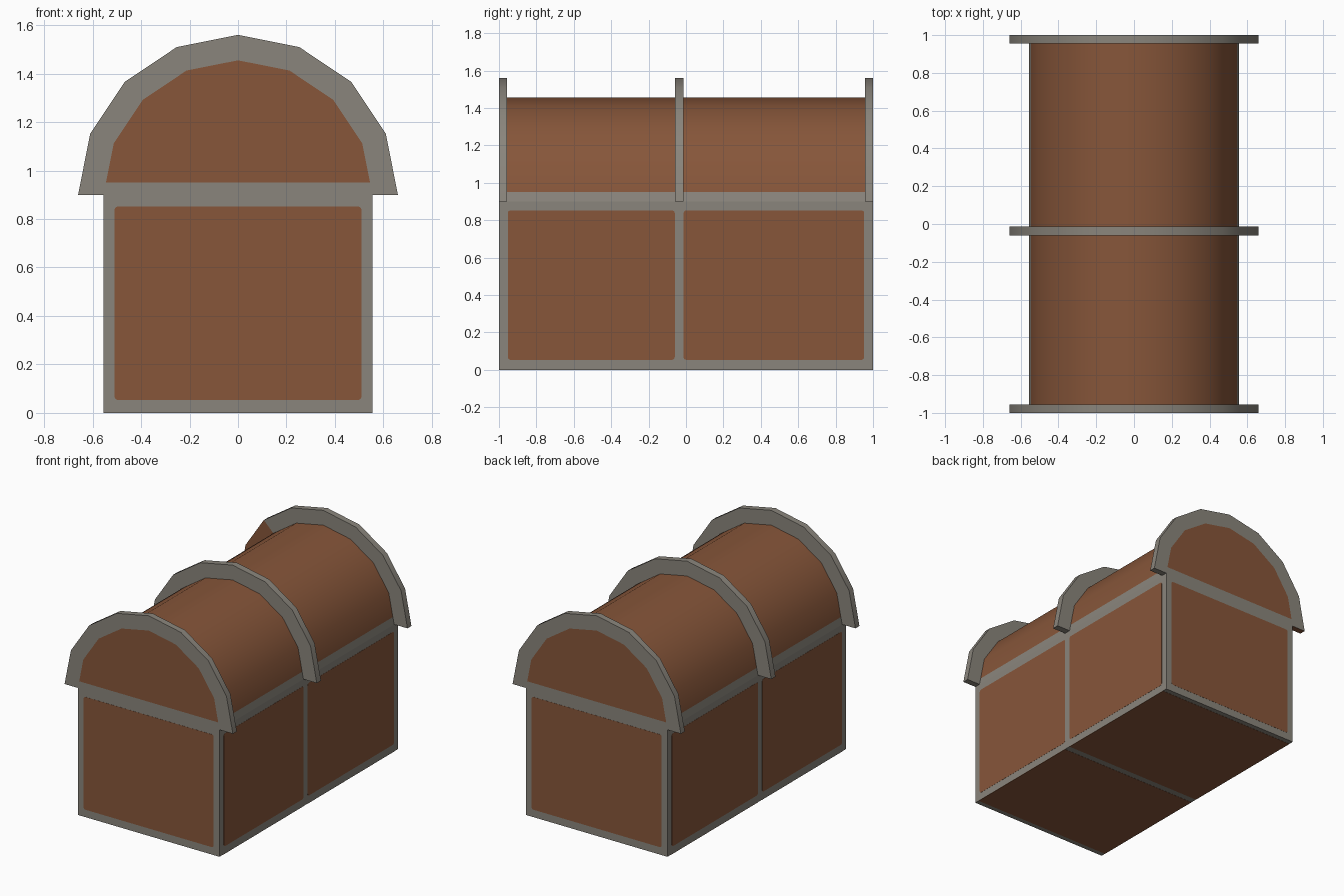
import bpy, bmesh, math
from mathutils import Matrix, Vector

if "Cube" in bpy.data.objects:
    bpy.data.objects.remove(bpy.data.objects["Cube"])

R_IN, R_OUT, SPRING, SEG = 0.555, 0.66, 0.90, 8


def material(name, rgb):
    m = bpy.data.materials.new(name)
    m.diffuse_color = (*rgb, 1)
    m.use_nodes = True
    m.node_tree.nodes["Principled BSDF"].inputs["Base Color"].default_value = m.diffuse_color
    return m


WOOD = material("brown wood", (0.242, 0.093, 0.042))
IRON = material("grey iron", (0.254, 0.235, 0.202))


def finish(name, bm, mats, smooth=False):
    bmesh.ops.recalc_face_normals(bm, faces=bm.faces)
    me = bpy.data.meshes.new(name)
    bm.to_mesh(me)
    bm.free()
    for m in mats:
        me.materials.append(m)
    ob = bpy.data.objects.new(name, me)
    bpy.context.collection.objects.link(ob)
    if smooth:
        bpy.ops.object.select_all(action='DESELECT')
        ob.select_set(True)
        bpy.context.view_layer.objects.active = ob
        bpy.ops.object.shade_smooth_by_angle(angle=math.radians(30))
    return ob


def box(lo, hi):
    lo, hi = Vector(lo), Vector(hi)
    bm = bmesh.new()
    bmesh.ops.create_cube(bm, size=1, matrix=Matrix.Translation((lo + hi) / 2)
                          @ Matrix.Diagonal((*(hi - lo), 1)))
    return bm


def panel(name, lo, hi, axis):
    """Thin wooden plate with rounded corners; axis is its thin direction."""
    bm = box(lo, hi)
    edges = [e for e in bm.edges
             if abs((e.verts[0].co - e.verts[1].co).normalized()[axis]) > 0.9]
    bmesh.ops.bevel(bm, geom=edges, offset=0.015, segments=3, profile=0.5,
                    affect='EDGES')
    finish(name, bm, [WOOD])


def arc(r):
    return [(r * math.cos(math.pi * i / SEG), SPRING + r * math.sin(math.pi * i / SEG))
            for i in range(SEG + 1)]


# chest body: iron-framed box
finish("chest_body", box((-R_IN, -1, 0), (R_IN, 1, SPRING)), [IRON])

# wooden panels on the ends, sides and underside
T = 0.002
for s, end in ((-1, "front"), (1, "back")):
    y0, y1 = sorted((s * (1 - T), s * (1 + T / 2)))
    panel(end + "_panel", (-0.51, y0, 0.053), (0.51, y1, 0.852), 1)
for ya, yb, part in ((-0.953, -0.06, "front"), (-0.013, 0.953, "back")):
    for s, side in ((-1, "left"), (1, "right")):
        x0, x1 = sorted((s * (R_IN - T), s * (R_IN + T / 2)))
        panel(f"{side}_{part}_panel", (x0, ya, 0.053), (x1, yb, 0.852), 0)
for ya, yb, part in ((-0.965, -0.06, "front"), (-0.013, 0.965, "back")):
    finish(f"{part}_floor_panel",
           box((-R_IN, ya, -T / 2), (R_IN, yb, T)), [WOOD])

# barrel lid: wood above a low iron band
bm = bmesh.new()
rows = [[bm.verts.new((x, y, z)) for x, z in arc(R_IN)] for y in (-1, 1)]
for row in rows:
    bm.faces.new(row)
for i in range(SEG):
    bm.faces.new((rows[0][i], rows[0][i + 1], rows[1][i + 1], rows[1][i]))
bmesh.ops.bisect_plane(bm, geom=bm.verts[:] + bm.edges[:] + bm.faces[:],
                       plane_co=(0, 0, 0.95), plane_no=(0, 0, 1))
for f in bm.faces:
    f.material_index = int(f.calc_center_median().z < 0.95)
finish("barrel_lid", bm, [WOOD, IRON], smooth=True)


# arched lid ribs
def rib(name, y0, y1, wooden_foot=False):
    bm = bmesh.new()
    inner, outer = [[[bm.verts.new((x, y, z)) for x, z in arc(r)] for y in (y0, y1)]
                    for r in (R_IN, R_OUT)]
    for i in range(SEG):
        j = i + 1
        for k in (0, 1):
            f = bm.faces.new((inner[k][i], outer[k][i], outer[k][j], inner[k][j]))
            f.material_index = int(wooden_foot and k == 0 and i >= SEG - 2)
        for ring in (inner, outer):
            bm.faces.new((ring[0][i], ring[0][j], ring[1][j], ring[1][i]))
    for i in (0, SEG):
        f = bm.faces.new((inner[0][i], inner[1][i], outer[1][i], outer[0][i]))
        f.material_index = int(wooden_foot and i == SEG)
    finish(name, bm, [IRON, WOOD], smooth=True)


rib("front_rib", -1, -0.956)
rib("middle_rib", -0.06, -0.013)
rib("back_rib", 0.956, 1, wooden_foot=True)  # its left foot is bare wood
